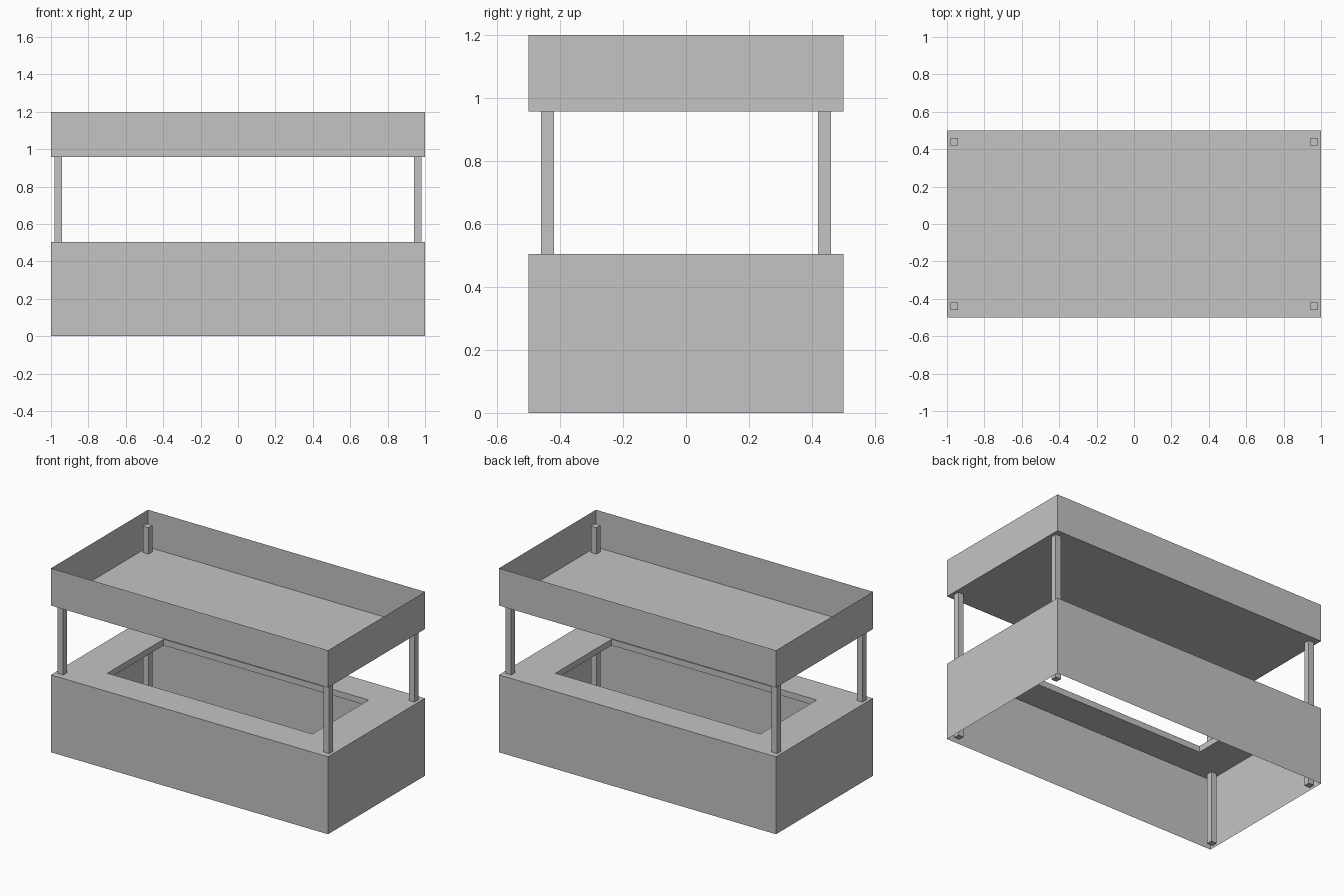
import bpy
import bmesh

cube = bpy.data.objects.get("Cube")
if cube:
    bpy.data.objects.remove(cube, do_unlink=True)

# One plain grey for the whole stall
grey = bpy.data.materials.new("plain_grey")
grey.use_nodes = True
colour = (0.55, 0.55, 0.55, 1)
grey.diffuse_color = colour
grey.node_tree.nodes["Principled BSDF"].inputs["Base Color"].default_value = colour

HALF_X, HALF_Y = 1.0, 0.5
COUNTER_TOP, COUNTER_UNDER = 0.505, 0.465
TRAY_FLOOR, TRAY_RIM = 0.957, 1.2
HOLE_X, HOLE_Y = 0.74, 0.29


def add_part(name, bm):
    mesh = bpy.data.meshes.new(name)
    bm.to_mesh(mesh)
    bm.free()
    mesh.materials.append(grey)
    obj = bpy.data.objects.new(name, mesh)
    bpy.context.collection.objects.link(obj)
    return obj


def ring(bm, hx, hy, z):
    """Four corners of a centred rectangle."""
    return [bm.verts.new((sx * hx, sy * hy, z))
            for sx, sy in ((-1, -1), (1, -1), (1, 1), (-1, 1))]


def bridge(bm, a, b):
    for i in range(4):
        j = (i + 1) % 4
        bm.faces.new((a[i], a[j], b[j], b[i]))


# Counter: thin skirt, top with a rectangular opening, slab underside
bm = bmesh.new()
foot = ring(bm, HALF_X, HALF_Y, 0)
top = ring(bm, HALF_X, HALF_Y, COUNTER_TOP)
hole_top = ring(bm, HOLE_X, HOLE_Y, COUNTER_TOP)
hole_under = ring(bm, HOLE_X, HOLE_Y, COUNTER_UNDER)
under = ring(bm, HALF_X - 0.002, HALF_Y - 0.002, COUNTER_UNDER)
for a, b in ((foot, top), (top, hole_top), (hole_top, hole_under), (hole_under, under)):
    bridge(bm, a, b)
add_part("counter", bm)

# Roof tray: thin floor with upright sides, open above
bm = bmesh.new()
floor = ring(bm, HALF_X, HALF_Y, TRAY_FLOOR)
rim = ring(bm, HALF_X, HALF_Y, TRAY_RIM)
bridge(bm, floor, rim)
bm.faces.new(floor[::-1])
add_part("roof_tray", bm)

# Corner posts run from the ground up through the tray floor
POST_HEIGHT, POST_HALF = 1.13, 0.02
for side, sx in (("right", -1), ("left", 1)):
    for end, sy in (("front", -1), ("back", 1)):
        bm = bmesh.new()
        low = ring(bm, POST_HALF, POST_HALF, 0)
        high = ring(bm, POST_HALF, POST_HALF, POST_HEIGHT)
        bridge(bm, low, high)
        bm.faces.new(low[::-1])
        bm.faces.new(high)
        post = add_part(f"{end}_{side}_post", bm)
        post.location = (sx * 0.96, sy * 0.44, 0)
